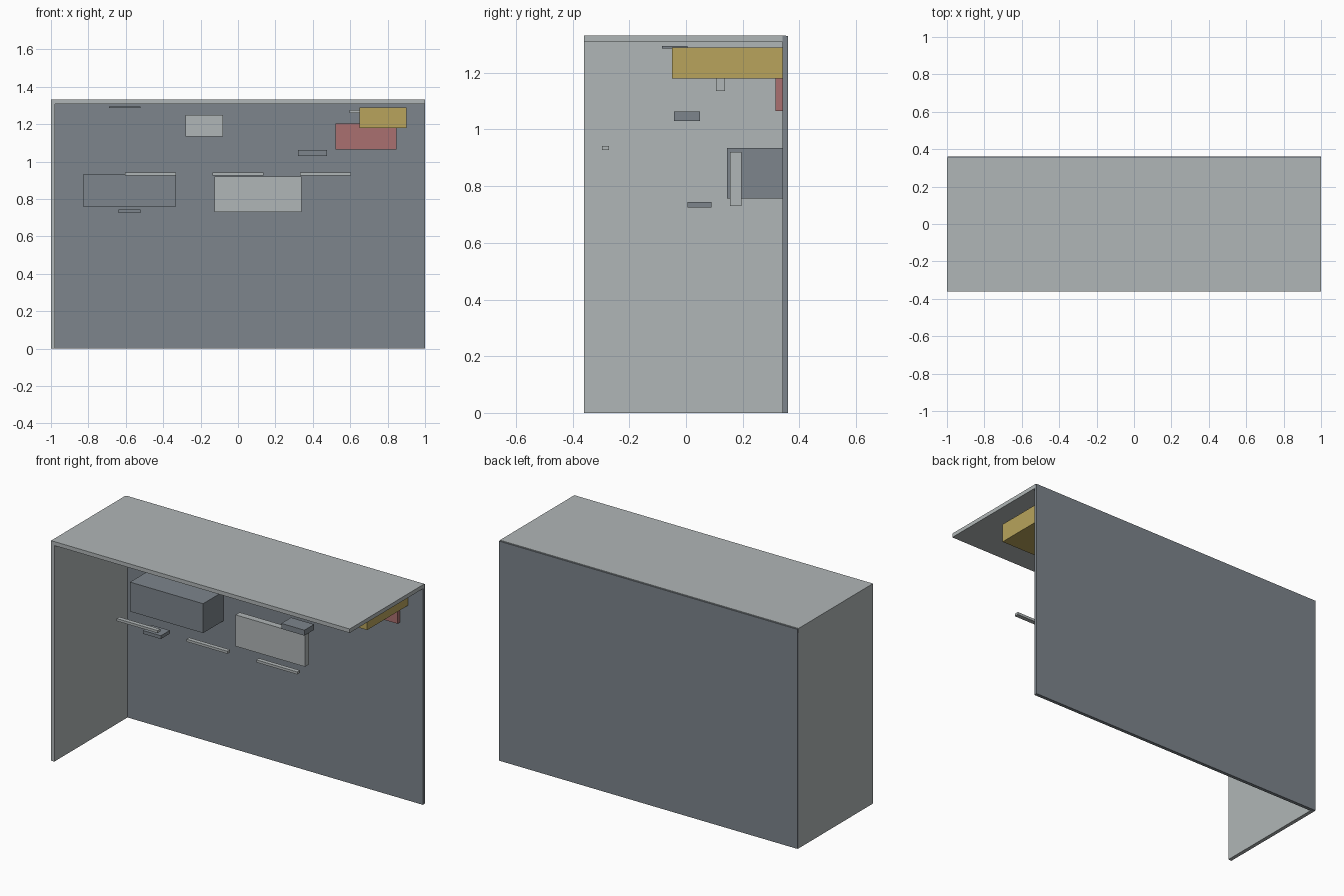
import bpy

if "Cube" in bpy.data.objects:
    bpy.data.objects.remove(bpy.data.objects["Cube"])


def material(name, rgb):
    # sRGB bytes to linear diffuse colour
    lin = [((c / 255 + 0.055) / 1.055) ** 2.4 for c in rgb]
    m = bpy.data.materials.new(name)
    m.diffuse_color = (*lin, 1)
    m.use_nodes = True
    m.node_tree.nodes["Principled BSDF"].inputs["Base Color"].default_value = m.diffuse_color
    return m


LIGHT = material("light_grey", (176, 182, 183))
DARK = material("slate_grey", (125, 133, 140))
GOLD = material("ochre", (184, 164, 92))
RED = material("dull_red", (170, 112, 112))


def box(name, x, y, z, mat):
    """Axis-aligned box from (min, max) pairs."""
    bpy.ops.mesh.primitive_cube_add(
        size=1, location=[(a + b) / 2 for a, b in (x, y, z)])
    ob = bpy.context.object
    ob.name = name
    ob.scale = [b - a for a, b in (x, y, z)]
    bpy.ops.object.transform_apply(location=False, rotation=False, scale=True)
    ob.data.materials.append(mat)
    return ob


# Open shell: back wall, left wall and ceiling
box("back_wall", (-0.998, 1), (0.34, 0.36), (0, 1.329), DARK)
box("left_wall", (-1, -0.978), (-0.36, 0.35), (0, 1.31), LIGHT)
box("ceiling", (-1, 1), (-0.36, 0.352), (1.308, 1.332), LIGHT)

# Wall-mounted cabinets and panels
box("wall_cabinet", (-0.825, -0.335), (0.145, 0.34), (0.757, 0.935), DARK)
box("large_panel", (-0.125, 0.34), (0.155, 0.195), (0.73, 0.92), LIGHT)
box("small_panel", (-0.28, -0.08), (0.105, 0.138), (1.135, 1.25), LIGHT)
box("ochre_duct", (0.65, 0.9), (-0.05, 0.34), (1.18, 1.29), GOLD)
box("red_plate", (0.52, 0.848), (0.315, 0.34), (1.065, 1.205), RED)

# Small fittings
box("ceiling_plate", (-0.69, -0.52), (-0.085, 0.005), (1.286, 1.294), DARK)
box("right_fitting", (0.32, 0.475), (-0.043, 0.05), (1.03, 1.063), DARK)
box("left_fitting", (-0.64, -0.52), (0.005, 0.09), (0.725, 0.745), DARK)
box("upper_bar", (0.597, 0.8), (0.11, 0.14), (1.261, 1.277), LIGHT)

# Row of three front bars
for i in range(3):
    cx = -0.468 + i * 0.468
    box(f"front_bar_{i + 1}", (cx - 0.137, cx + 0.137),
        (-0.297, -0.271), (0.927, 0.942), LIGHT)
